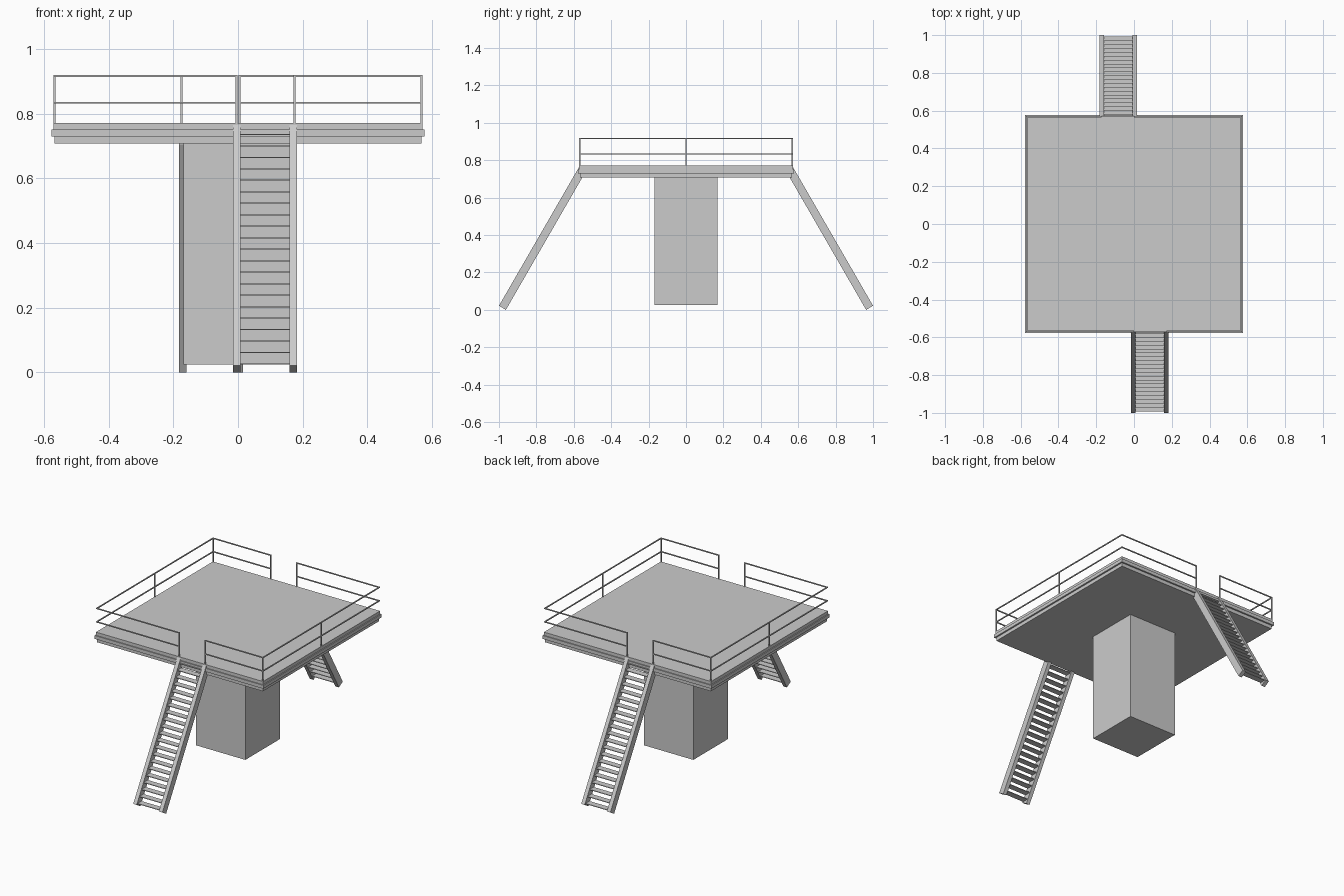
import bpy, bmesh
from mathutils import Vector

if "Cube" in bpy.data.objects:
    bpy.data.objects.remove(bpy.data.objects["Cube"])


def finish(bm, name):
    bmesh.ops.recalc_face_normals(bm, faces=bm.faces)
    me = bpy.data.meshes.new(name)
    bm.to_mesh(me)
    bm.free()
    ob = bpy.data.objects.new(name, me)
    bpy.context.collection.objects.link(ob)
    return ob


def add_box(bm, lo, hi):
    lo, hi = Vector(lo), Vector(hi)
    verts = bmesh.ops.create_cube(bm, size=1)["verts"]
    for v in verts:
        v.co = (lo + hi) / 2 + v.co * (hi - lo)


def box(name, lo, hi):
    bm = bmesh.new()
    add_box(bm, lo, hi)
    return finish(bm, name)


def add_bar(bm, a, b, w=0.006):
    # square bar along an axis between two points
    h = Vector((w / 2,) * 3)
    a, b = Vector(a), Vector(b)
    lo = Vector(map(min, a, b)) - h
    hi = Vector(map(max, a, b)) + h
    add_box(bm, lo, hi)


def half_turn(ob, name):
    # copy turned 180 degrees about z for the opposite side
    c = ob.copy()
    c.name = name
    c.rotation_euler.z = 3.14159265
    bpy.context.collection.objects.link(c)


# Column and layered platform
box("column", (-0.168, -0.168, 0.025), (0.168, 0.168, 0.715))
for name, r, z0, z1 in (("platform_base", 0.567, 0.708, 0.731),
                        ("platform_lip", 0.577, 0.73, 0.751),
                        ("platform_deck", 0.571, 0.75, 0.771)):
    box(name, (-r, -r, z0), (r, r, z1))

# Guard rails: front with stair gap, plus one side
R, TOP, MID, DECK = 0.568, 0.917, 0.834, 0.765
GAP = (-0.004, 0.175)
bm = bmesh.new()
for z in (MID, TOP):
    add_bar(bm, (-R, -R, z), (GAP[0], -R, z))
    add_bar(bm, (GAP[1], -R, z), (R, -R, z))
    add_bar(bm, (R, -R, z), (R, R, z))
for x, y in ((GAP[0], -R), (GAP[1], -R), (R, -R), (R, 0)):
    add_bar(bm, (x, y, DECK), (x, y, TOP))
half_turn(finish(bm, "front_railing"), "back_railing")

# Stair stringers: sloped profile extruded along x
profile = [(-1.0, 0.022), (-0.963, 0.0), (-0.556, 0.705),
           (-0.556, 0.77), (-0.568, 0.77)]
bm = bmesh.new()
for x0 in (-0.016, 0.159):
    f = bm.faces.new([bm.verts.new((x0, y, z)) for y, z in profile])
    ext = bmesh.ops.extrude_face_region(bm, geom=[f])["geom"]
    bmesh.ops.translate(bm, vec=(0.024, 0, 0),
                        verts=[v for v in ext if isinstance(v, bmesh.types.BMVert)])
half_turn(finish(bm, "front_stringers"), "back_stringers")

# Stair treads
bm = bmesh.new()
for i in range(21):
    z = 0.026 + i * 0.0355
    y = -0.975 + (z - 0.022) / 1.732
    add_box(bm, (0.006, y - 0.019, z - 0.002), (0.161, y + 0.019, z + 0.002))
half_turn(finish(bm, "front_treads"), "back_treads")
